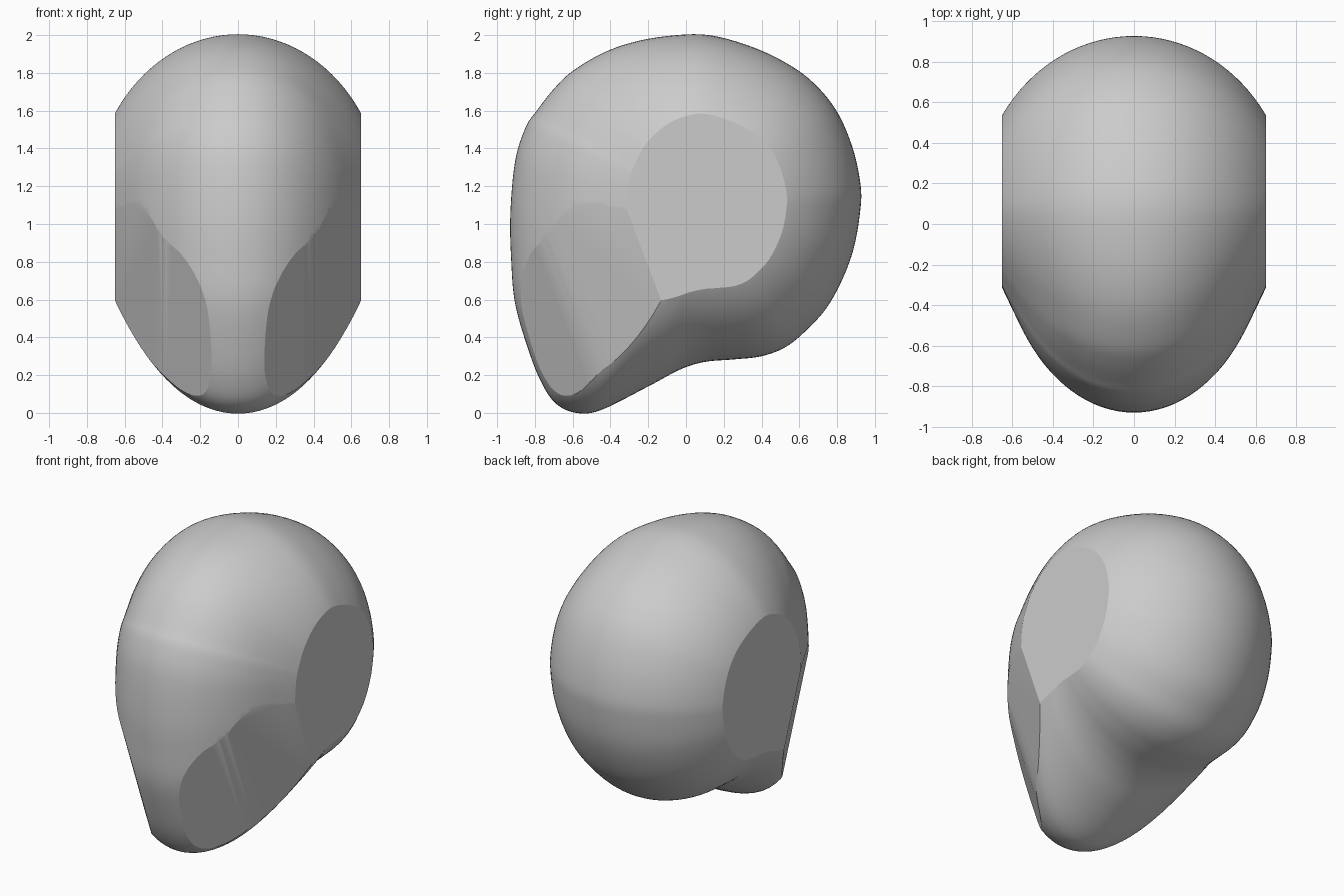
import bpy, bmesh
from math import sin, cos, radians
from mathutils import Vector

if "Cube" in bpy.data.objects:
    bpy.data.objects.remove(bpy.data.objects["Cube"])

# Side silhouette of the head (y, z)
PROFILE = [(-.6, 1.81), (-.43, 1.91), (-.25, 1.97), (-.05, 2.0), (.12, 2.0), (.3, 1.955),
           (.48, 1.88), (.65, 1.77), (.79, 1.61), (.88, 1.41), (.925, 1.2), (.92, 1.05),
           (.885, .86), (.82, .69), (.74, .55), (.64, .44), (.53, .35), (.4, .30),
           (.25, .283), (.1, .27), (-.03, .23), (-.2, .14), (-.45, .015), (-.58, 0),
           (-.69, .05), (-.77, .17), (-.84, .35), (-.905, .58), (-.925, .8), (-.93, 1.05),
           (-.905, 1.33), (-.85, 1.51), (-.79, 1.60), (-.7, 1.715)]
CENTER = Vector((.08, 1.1))
HALF_WIDTH = .773
SIDE_X = .652


def smooth_loop(points, steps):
    """Closed Catmull-Rom curve through the points."""
    pts = [Vector(p) for p in points]
    n, out = len(pts), []
    for i in range(n):
        a, b, c, d = (pts[(i + k) % n] for k in (-1, 0, 1, 2))
        for j in range(steps):
            t = j / steps
            out.append(.5 * (2 * b + (c - a) * t + (2 * a - 5 * b + 4 * c - d) * t * t
                             + (3 * b - a - 3 * c + d) * t ** 3))
    return out


def slice_off(bm, co, normal):
    """Cut away everything beyond a plane and cap the opening."""
    geom = bm.verts[:] + bm.edges[:] + bm.faces[:]
    cut = bmesh.ops.bisect_plane(bm, geom=geom, dist=1e-5, plane_co=co, plane_no=normal,
                                 clear_outer=True)["geom_cut"]
    edges = [e for e in cut if isinstance(e, bmesh.types.BMEdge) and e.is_boundary]
    if edges:
        bmesh.ops.holes_fill(bm, edges=edges, sides=0)


# Rounded skull and jaw: the silhouette shrinks elliptically towards both sides
bm = bmesh.new()
loop = smooth_loop(PROFILE, 6)
RINGS = 48
rings = []
for r in range(RINGS + 1):
    phi = radians(-80 + 160 * r / RINGS)
    ring = []
    for p in loop:
        q = CENTER + (p - CENTER) * cos(phi)
        t = min(1, max(0, (.1 - q.x) / .6))
        taper = 1 - .11 * t * t * (3 - 2 * t)      # narrower face
        ring.append(bm.verts.new((HALF_WIDTH * sin(phi) * taper, q.x, q.y)))
    rings.append(ring)
for a, b in zip(rings, rings[1:]):
    for i in range(len(loop)):
        j = (i + 1) % len(loop)
        bm.faces.new((a[i], a[j], b[j], b[i]))

# Flat temples
for s in (-1, 1):
    slice_off(bm, (s * SIDE_X, 0, 0), (s, 0, 0))

# Gently bowed cheek facets: a fan of planes x = d + b*y + c*z
for s in (-1, 1):
    for t in (0, 1 / 3, 2 / 3, 1):
        d = .761 + (.604 - .761) * t - .03 * t * (1 - t)
        b = .908 + (.513 - .908) * t
        c = .343 + (.194 - .343) * t
        slice_off(bm, (s * d, 0, 0), Vector((s, -b, -c)).normalized())

bmesh.ops.remove_doubles(bm, verts=bm.verts[:], dist=1e-4)
bmesh.ops.recalc_face_normals(bm, faces=bm.faces[:])
mesh = bpy.data.meshes.new("head_base")
bm.to_mesh(mesh)
bm.free()
head = bpy.data.objects.new("head_base", mesh)
bpy.context.collection.objects.link(head)

# Smooth skin with crisp facet borders
bpy.context.view_layer.objects.active = head
head.select_set(True)
bpy.ops.object.shade_smooth_by_angle(angle=radians(13))
